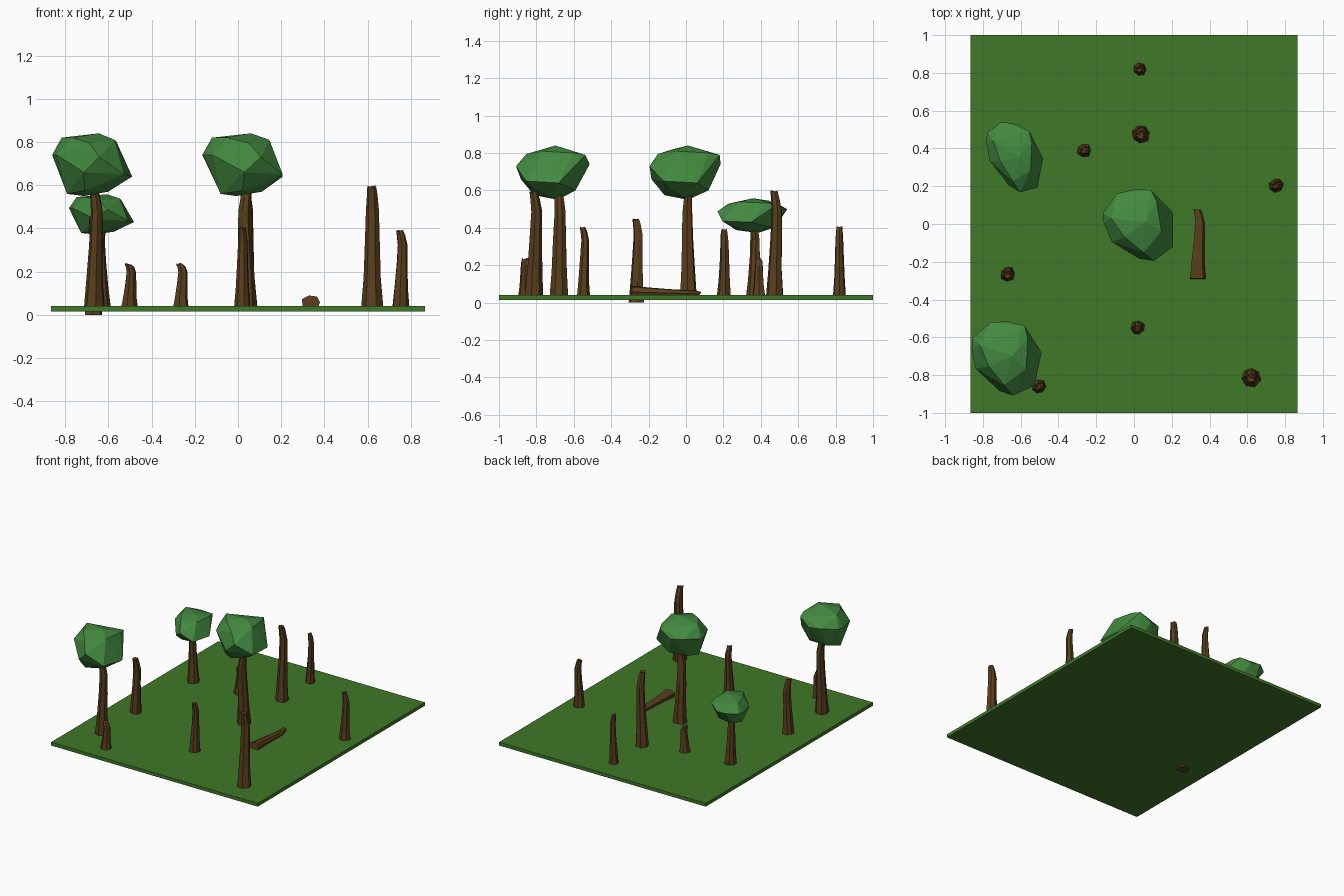
import bpy, bmesh, random
from math import radians, cos, sin, tau
from mathutils import Matrix, Vector

if "Cube" in bpy.data.objects:
    bpy.data.objects.remove(bpy.data.objects["Cube"])

random.seed(4)


def material(name, rgb):
    m = bpy.data.materials.new(name)
    m.diffuse_color = (*rgb, 1)
    m.use_nodes = True
    m.node_tree.nodes["Principled BSDF"].inputs["Base Color"].default_value = m.diffuse_color
    return m


GRASS = material("grass", (0.05, 0.19, 0.02))
LEAF = material("leaf", (0.055, 0.25, 0.05))
BARK = material("bark", (0.10, 0.048, 0.012))


def make(name, bm, mat, matrix=Matrix()):
    bmesh.ops.transform(bm, matrix=matrix, verts=bm.verts)
    bmesh.ops.recalc_face_normals(bm, faces=bm.faces)
    me = bpy.data.meshes.new(name)
    bm.to_mesh(me)
    bm.free()
    me.materials.append(mat)
    ob = bpy.data.objects.new(name, me)
    bpy.context.collection.objects.link(ob)
    return ob


# trunk rings: height fraction, radius factor, sideways bulge (in base radii)
RINGS = [(0, 1.0, 0), (0.25, 0.80, 0.05), (0.55, 0.66, 0.18),
         (0.8, 0.58, 0.26), (0.92, 0.50, 0.08), (1, 0.42, -0.1)]
SIDES = 7


def trunk(name, height, r, matrix):
    bm = bmesh.new()
    rough = [random.uniform(0.9, 1.1) for _ in range(SIDES)]
    loops = []
    for t, f, off in RINGS:
        loop = []
        for i in range(SIDES):
            a = tau * i / SIDES
            k = r * f * rough[i] * random.uniform(0.96, 1.04)
            z = t * height - (random.uniform(0, 0.012) if t == 1 else 0)
            loop.append(bm.verts.new((off * r + k * cos(a), k * sin(a), z)))
        loops.append(loop)
    for a, b in zip(loops, loops[1:]):
        for i in range(SIDES):
            j = (i + 1) % SIDES
            bm.faces.new((a[i], a[j], b[j], b[i]))
    bm.faces.new(loops[0])
    # broken hollow top
    tip = bm.verts.new((-0.1 * r, 0, height - 0.015))
    for i in range(SIDES):
        bm.faces.new((loops[-1][i], loops[-1][(i + 1) % SIDES], tip))
    return make(name, bm, BARK, matrix)


# faceted crown: convex hull of a few points
CROWN = [(-.11, .16, .06), (-.02, .185, .05), (.07, .18, .10), (.187, .06, -.05),
         (.187, -.12, -.04), (.086, -.195, .04), (.01, -.185, -.03),
         (-.137, -.095, .05), (-.18, .005, .05), (-.185, .06, .05),
         (-.14, .03, .13), (.04, .01, .15), (.125, -.04, .12), (.03, -.15, .105),
         (.10, .12, .11), (-.07, -.07, .13),
         (.09, -.02, -.12), (-.03, .01, -.14), (-.10, -.04, -.13),
         (0, -.115, -.115), (.04, .12, -.09), (.14, -.08, -.08), (-.10, .09, -.09)]


def crown(name, matrix):
    bm = bmesh.new()
    for p in CROWN:
        bm.verts.new(p)
    res = bmesh.ops.convex_hull(bm, input=bm.verts)
    loose = [v for v in bm.verts if not v.link_faces]
    bmesh.ops.delete(bm, geom=loose, context='VERTS')
    return make(name, bm, LEAF, matrix)


# ground slab
bm = bmesh.new()
bmesh.ops.create_cube(bm, size=1)
make("ground", bm, GRASS,
     Matrix.Translation((0, 0, 0.0275)) @ Matrix.Diagonal((1.73, 2, 0.025, 1)))

# standing trunks: x, y, bottom, top, base radius, bulge direction
TRUNKS = [("dead_trunk", 0.03, 0.82, .03, .41, .037, 0),
          ("dead_trunk", 0.035, 0.475, .03, .60, .050, 60),
          ("stump", -0.265, 0.39, .03, .24, .038, 0),
          ("dead_trunk", 0.75, 0.205, .03, .395, .039, 10),
          ("dead_trunk", -0.67, -0.265, 0, .45, .043, 60),
          ("dead_trunk", 0.02, -0.55, .03, .41, .039, 80),
          ("dead_trunk", 0.62, -0.81, .03, .60, .052, 85),
          ("stump", -0.505, -0.86, .03, .24, .038, 0),
          ("tree_trunk", 0.04, 0.012, .03, .59, .050, 200),
          ("tree_trunk", -0.665, -0.677, .03, .59, .051, 20),
          ("tree_trunk", -0.63, 0.367, .03, .41, .042, 160)]
for name, x, y, lo, hi, r, ang in TRUNKS:
    trunk(name, hi - lo, r,
          Matrix.Translation((x, y, lo)) @ Matrix.Rotation(radians(ang), 4, 'Z'))

# fallen log, slightly flattened into the grass
trunk("fallen_log", 0.37, 0.044,
      Matrix.Translation((0.338, -0.29, 0.057)) @ Matrix.Diagonal((1, 1, 0.8, 1))
      @ Matrix.Rotation(radians(-92), 4, 'X'))

# crowns
crown("tree_crown", Matrix.Translation((0.02, 0, 0.69)))
crown("tree_crown", Matrix.Translation((-0.685, -0.70, 0.69))
      @ Matrix.Rotation(radians(-12), 4, 'Z'))
crown("tree_crown", Matrix.Translation((-0.64, 0.365, 0.462))
      @ Matrix.Rotation(radians(-18), 4, 'Z')
      @ Matrix.Scale(0.78, 4, Vector((0.69, 0.73, 0)).normalized())
      @ Matrix.Diagonal((0.97, 0.97, 0.64, 1)))
